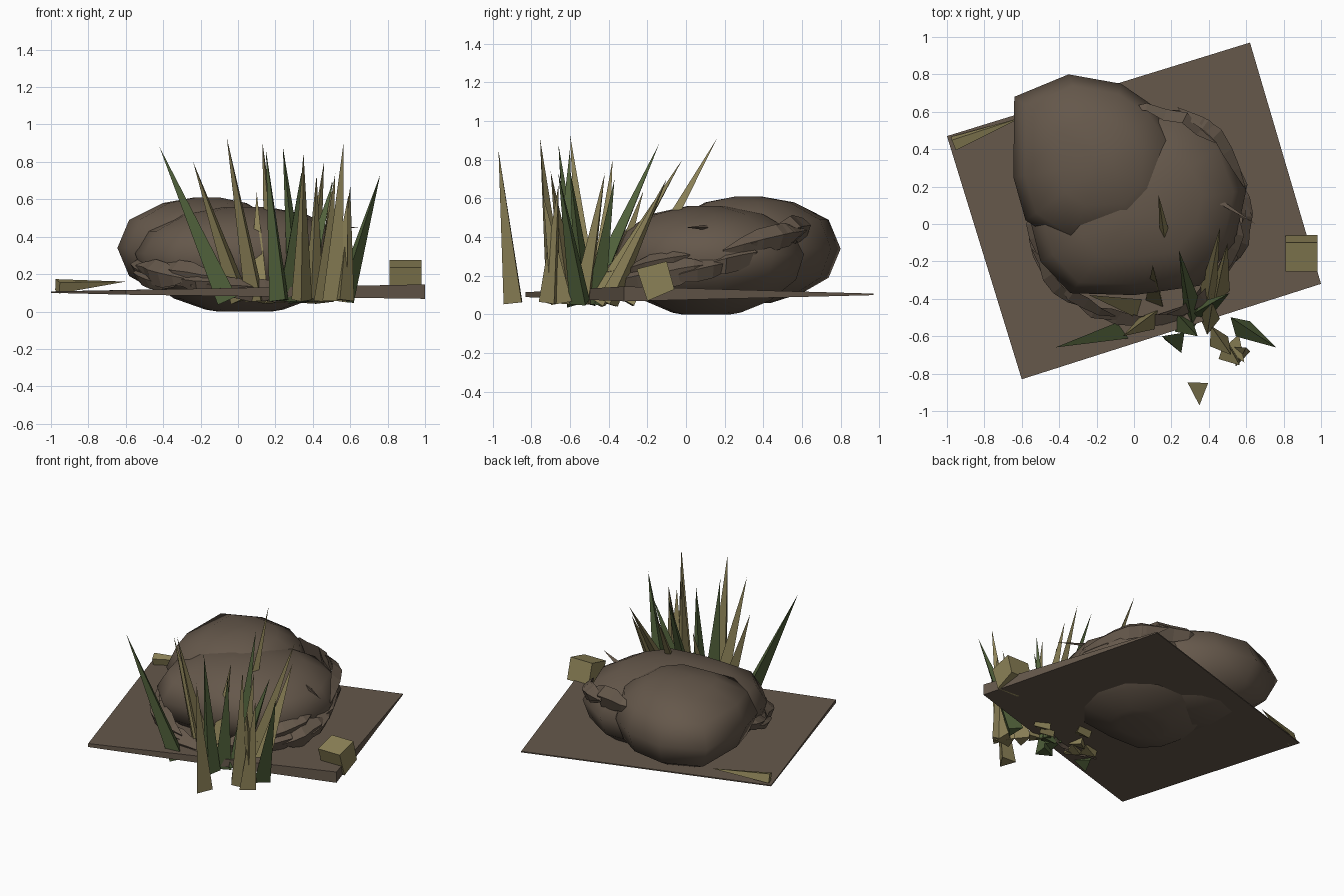
import bpy
import bmesh
import math
import random
from mathutils import Vector

random.seed(4)

cube = bpy.data.objects.get("Cube")
if cube:
    bpy.data.objects.remove(cube, do_unlink=True)


def material(name, colour):
    mat = bpy.data.materials.new(name)
    mat.use_nodes = True
    mat.diffuse_color = (*colour, 1)
    mat.node_tree.nodes["Principled BSDF"].inputs["Base Color"].default_value = (*colour, 1)
    return mat


EARTH = material("earth brown", (0.13, 0.097, 0.07))
STRAW = material("dry straw", (0.26, 0.22, 0.095))
GREEN = material("dark green", (0.085, 0.125, 0.045))


def finish(bm, name, mat, smooth=False):
    """Turn a bmesh into a named, coloured object."""
    bmesh.ops.recalc_face_normals(bm, faces=bm.faces)
    for face in bm.faces:
        face.smooth = smooth
    mesh = bpy.data.meshes.new(name)
    bm.to_mesh(mesh)
    bm.free()
    mesh.materials.append(mat)
    obj = bpy.data.objects.new(name, mesh)
    bpy.context.collection.objects.link(obj)
    return obj


def loft(name, rings, mat, smooth=False):
    """Skin a list of closed rings that have equal point counts, and cap both ends."""
    bm = bmesh.new()
    loops = [[bm.verts.new(p) for p in ring] for ring in rings]
    for low, high in zip(loops, loops[1:]):
        for i in range(len(low)):
            j = (i + 1) % len(low)
            bm.faces.new((low[i], low[j], high[j], high[i]))
    bm.faces.new(loops[0][::-1])
    bm.faces.new(loops[-1])
    return finish(bm, name, mat, smooth)


def boulder(name, outline, centre, levels):
    """Scale a plan outline about its centre at each (height, scale) level."""
    cx, cy = centre
    rings = [[(cx + (x - cx) * s, cy + (y - cy) * s, z) for x, y in outline]
             for z, s in levels]
    loft(name, rings, EARTH, smooth=True)


def blade(name, base, tip, width, mat, sides=3):
    """A straight spike from a small polygon base to a point."""
    base, tip = Vector(base), Vector(tip)
    turn = (tip - base).to_track_quat("Z", "Y")
    spin = random.uniform(0, math.tau)
    bm = bmesh.new()
    foot = []
    for i in range(sides):
        a = spin + math.tau * i / sides
        foot.append(bm.verts.new(base + turn @ Vector((math.cos(a), math.sin(a), 0)) * width * 0.58))
    point = bm.verts.new(tip)
    bm.faces.new(foot)
    for i in range(sides):
        bm.faces.new((foot[i], foot[(i + 1) % sides], point))
    finish(bm, name, mat)


def rim_shard(name, start, end, radius, lift, height):
    """A tapered, bark-like strip that follows the tilted rim."""
    rings = []
    steps = 5
    for i in range(steps + 1):
        t = i / steps
        a = math.radians(start + (end - start) * t)
        grow = 0.08 + math.sin(math.pi * t)
        r = radius + random.uniform(-0.015, 0.015)
        z = 0.27 + lift + 0.24 * r * math.sin(a)
        ring = []
        for dr, dz in ((0, -0.5), (0.03, 0.1), (-0.03, 0.5)):
            q = r + dr * grow
            ring.append((0.02 + q * math.cos(a), 0.06 + q * math.sin(a), z + dz * height * grow))
        rings.append(ring)
    loft(name, rings, EARTH)


# Ground slab: a tilted square, thick at one corner and thin elsewhere
corners = ((-1, 0.47), (-0.6, -0.83), (1, -0.32), (0.62, 0.97))
bottoms = (0.1, 0.09, 0.068, 0.1)
tops = (0.108, 0.115, 0.145, 0.108)
loft("ground_slab",
     [[(x, y, z) for (x, y), z in zip(corners, heights)] for heights in (bottoms, tops)],
     EARTH)

# Two boulders
boulder("back_boulder",
        ((-0.64, 0.68), (-0.35, 0.8), (-0.07, 0.75), (0.12, 0.62), (0.25, 0.42), (0.24, 0.1),
         (0.05, -0.1), (-0.36, -0.12), (-0.58, 0.02), (-0.645, 0.25)),
        (-0.16, 0.32),
        ((0.06, 0.25), (0.11, 0.58), (0.19, 0.87), (0.34, 1), (0.49, 0.87), (0.58, 0.5), (0.61, 0.15)))
boulder("front_boulder",
        ((-0.55, 0), (-0.5, -0.2), (-0.34, -0.37), (0, -0.38), (0.35, -0.33), (0.54, -0.1),
         (0.6, 0.18), (0.5, 0.45), (0.25, 0.61), (-0.2, 0.6), (-0.5, 0.35)),
        (0.04, 0.1),
        ((0, 0.25), (0.01, 0.36), (0.07, 0.65), (0.18, 0.92), (0.31, 1), (0.43, 0.88), (0.52, 0.58), (0.56, 0.2)))

# Broken rim of bark strips around the front boulder
for i in range(17):
    start = -190 + i * 14.5
    rim_shard("rim_shard_%d" % (i + 1), start, start + random.uniform(35, 55),
              random.uniform(0.55, 0.61), random.uniform(-0.05, 0.05),
              random.uniform(0.08, 0.14))

# Tall grass: base x, base y, tip x, y, z
straw = (
    (0.34, -0.88, 0.35, -0.97, 0.85),
    (0.5, -0.68, 0.565, -0.755, 0.91),
    (0.1, -0.5, -0.06, -0.6, 0.93),
    (0.2, -0.3, 0.13, 0.16, 0.91),
    (0.02, -0.45, -0.24, -0.38, 0.8),
    (0.38, -0.45, 0.46, -0.02, 0.8),
    (0.44, -0.6, 0.52, -0.7, 0.74),
    (0.56, -0.7, 0.6, -0.66, 0.67),
    (0.4, -0.53, 0.42, -0.42, 0.73),
    (0.12, -0.42, 0.1, -0.22, 0.64),
    (0.45, -0.4, 0.5, -0.1, 0.7),
    (0.54, -0.65, 0.59, -0.74, 0.62),
)
green = (
    (-0.06, -0.58, -0.42, -0.66, 0.88),
    (0.23, -0.63, 0.15, -0.6, 0.86),
    (0.32, -0.5, 0.24, -0.14, 0.88),
    (0.56, -0.54, 0.76, -0.66, 0.73),
    (0.34, -0.48, 0.51, -0.37, 0.7),
    (0.25, -0.52, 0.34, -0.6, 0.75),
)
for label, mat, rows in (("straw", STRAW, straw), ("green", GREEN, green)):
    for i, (bx, by, *tip) in enumerate(rows):
        blade("%s_blade_%d" % (label, i + 1), (bx, by, 0.06), tip, 0.11, mat)

# Fallen straw spike on the left corner of the slab
blade("fallen_spike", (-0.965, 0.43, 0.135), (-0.6, 0.57, 0.16), 0.075, STRAW, 4)

# Thin stray twig on the rim
blade("stray_twig", (0.45, 0.12, 0.45), (0.65, 0, 0.45), 0.03, EARTH)

# Tipped straw block resting on the slab
section = ((-0.255, 0.235), (-0.1, 0.275), (-0.06, 0.13), (-0.2, 0.07))
loft("straw_block", [[(x, y, z) for y, z in section] for x in (0.81, 0.98)], STRAW)
